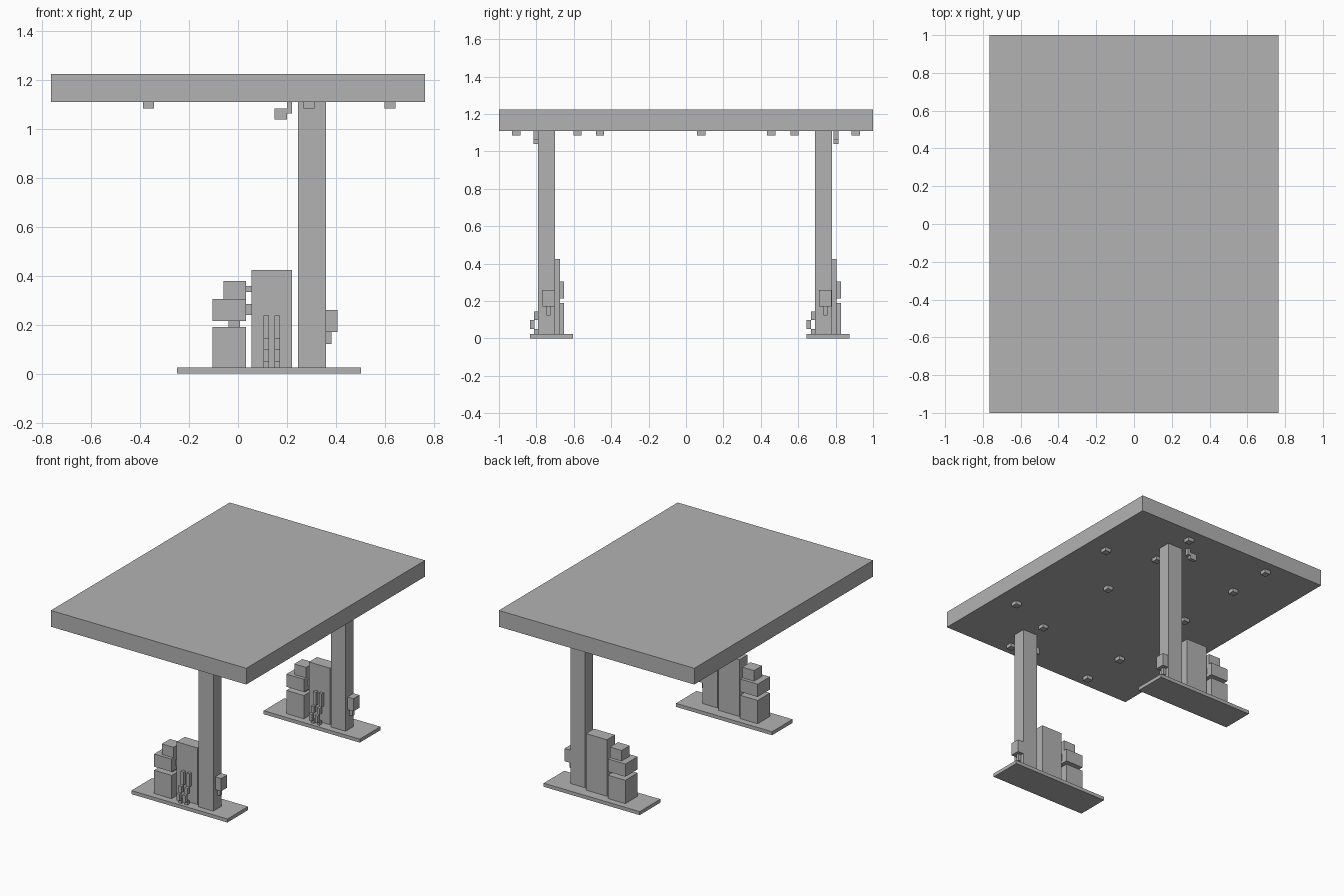
import bpy

cube = bpy.data.objects.get("Cube")
if cube:
    bpy.data.objects.remove(cube, do_unlink=True)

GREY = (0.45, 0.45, 0.45, 1)
grey = bpy.data.materials.new("plain_grey")
grey.use_nodes = True
grey.diffuse_color = GREY
grey.node_tree.nodes["Principled BSDF"].inputs["Base Color"].default_value = GREY


def box(name, x, y, z):
    """Axis-aligned box from three (low, high) ranges."""
    bpy.ops.mesh.primitive_cube_add(size=1)
    ob = bpy.context.object
    ob.name = name
    for v in ob.data.vertices:
        v.co = [r[0] if c < 0 else r[1] for c, r in zip(v.co, (x, y, z))]
    ob.data.materials.append(grey)
    return ob


def around(c, width):
    return (c - width / 2, c + width / 2)


# Canopy roof
box("canopy", (-0.765, 0.765), (-1, 1), (1.11, 1.225))

# Ceiling lamps: two rows of five and one short row
rows = {-0.365: (-0.908, -0.58, 0.082, 0.58, 0.908),
        0.29: (-0.908, -0.58, 0.082, 0.58, 0.908),
        0.622: (-0.46, 0.455)}
for x, ys in rows.items():
    for y in ys:
        box("ceiling_lamp", around(x, 0.045), around(y, 0.045), (1.085, 1.11))

# Hanging cameras beside the column tops, one facing each way
for side in (-1, 1):
    y = around(side * 0.802, 0.026)
    box("camera_post", (0.2, 0.22), y, (1.063, 1.11))
    box("camera_body", (0.15, 0.2), y, (1.04, 1.085))


def island(cy):
    """Service island with its column, pump and side cabinets."""
    def part(name, x, depth, z, offset=0.0):
        box(name, x, around(cy + offset, depth), z)

    part("island_base", (-0.25, 0.502), 0.23, (0, 0.025))
    part("column", (0.245, 0.36), 0.09, (0.025, 1.11), -0.025)
    part("pump_cabinet", (0.055, 0.22), 0.09, (0.025, 0.425))

    # Stacked bin and dispenser boxes
    part("lower_bin", (-0.105, 0.032), 0.137, (0.025, 0.19))
    part("bin_neck", (-0.038, 0.008), 0.045, (0.19, 0.215))
    part("middle_box", (-0.105, 0.032), 0.137, (0.215, 0.305))
    part("top_box", (-0.06, 0.032), 0.09, (0.305, 0.38))
    part("lower_link", (0.032, 0.055), 0.045, (0.24, 0.285))
    part("upper_link", (0.032, 0.055), 0.022, (0.335, 0.358))

    # Box on the column's outer side
    part("column_box", (0.36, 0.406), 0.067, (0.17, 0.26), -0.015)
    part("column_box_pipe", (0.36, 0.383), 0.022, (0.122, 0.17), -0.015)

    # Stepped hoses on the pump front
    for x in (0.115, 0.161):
        for step, z in ((0, (0.145, 0.238)), (1, (0.1, 0.145)),
                        (2, (0.05, 0.1)), (1, (0.025, 0.05))):
            part("hose", around(x, 0.022), 0.024, z, -0.057 - 0.023 * step)


for cy in (-0.72, 0.76):
    island(cy)
